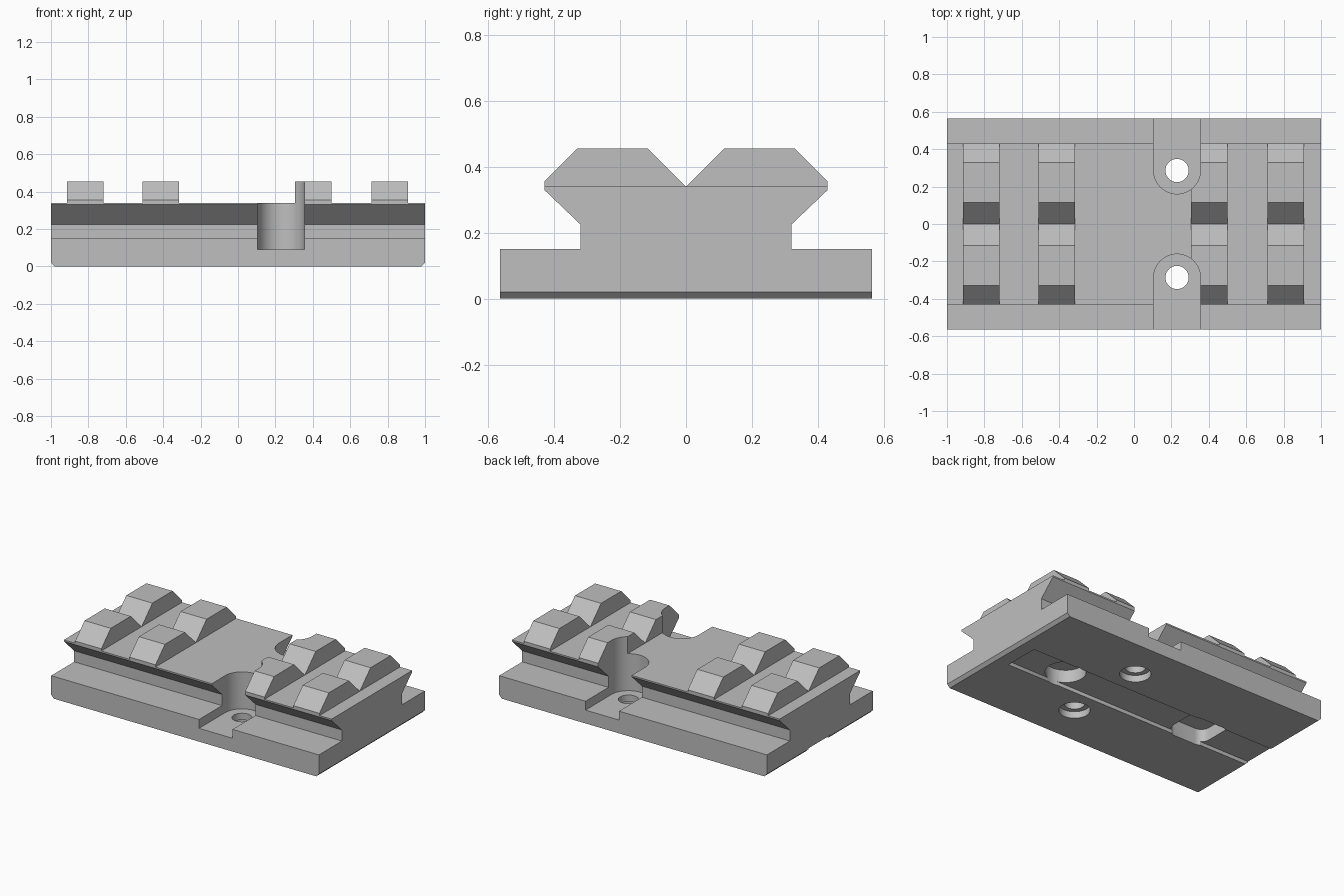
import bpy, bmesh, math
from mathutils import Vector

cube = bpy.data.objects.get("Cube")
if cube:
    bpy.data.objects.remove(cube, do_unlink=True)

grey = bpy.data.materials.new("machined_grey")
grey.use_nodes = True
colour = (0.52, 0.52, 0.52, 1)
grey.diffuse_color = colour
grey.node_tree.nodes["Principled BSDF"].inputs["Base Color"].default_value = colour

AXES = {
    "x": lambda u, v, t: Vector((t, u, v)),
    "y": lambda u, v, t: Vector((u, t, v)),
    "z": lambda u, v, t: Vector((u, v, t)),
}


def prism(name, profile, axis, start, end):
    """Extrude a closed 2D profile along an axis."""
    place = AXES[axis]
    bm = bmesh.new()
    face = bm.faces.new([bm.verts.new(place(u, v, start)) for u, v in profile])
    out = bmesh.ops.extrude_face_region(bm, geom=[face])
    moved = [g for g in out["geom"] if isinstance(g, bmesh.types.BMVert)]
    bmesh.ops.translate(bm, verts=moved, vec=place(0, 0, end - start))
    bmesh.ops.recalc_face_normals(bm, faces=bm.faces)
    mesh = bpy.data.meshes.new(name)
    bm.to_mesh(mesh)
    bm.free()
    mesh.materials.append(grey)
    obj = bpy.data.objects.new(name, mesh)
    bpy.context.collection.objects.link(obj)
    return obj


def arc(cx, cy, r, a0, a1, steps):
    angles = [math.radians(a0 + (a1 - a0) * i / steps) for i in range(steps + 1)]
    return [(cx + r * math.cos(a), cy + r * math.sin(a)) for a in angles]


def circle(cx, cy, r):
    return arc(cx, cy, r, 0, 360, 48)[:-1]


def rounded_rect(x0, x1, y0, y1, r):
    corners = [(x1 - r, y1 - r), (x0 + r, y1 - r), (x0 + r, y0 + r), (x1 - r, y0 + r)]
    return [p for i, (x, y) in enumerate(corners) for p in arc(x, y, r, 90 * i, 90 * i + 90, 8)]


def cut(targets, cutter):
    cutter.hide_render = True
    for obj in targets:
        mod = obj.modifiers.new("cut", "BOOLEAN")
        mod.operation = "DIFFERENCE"
        mod.solver = "EXACT"
        mod.object = cutter
        bpy.context.view_layer.objects.active = obj
        bpy.ops.object.modifier_apply(modifier=mod.name)
    bpy.data.objects.remove(cutter, do_unlink=True)


# Base plate with chamfered ends
W, B, DECK = 0.565, 0.15, 0.34
base = prism("base_plate", [(-0.98, 0), (0.98, 0), (1, 0.02), (1, B),
                            (-1, B), (-1, 0.02)], "y", -W, W)

# Dovetail rail
half = [(0.32, B), (0.32, 0.225), (0.43, 0.33), (0.43, DECK)]
rail = prism("dovetail_rail", half + [(-y, z) for y, z in reversed(half)], "x", -1, 1)

# Paired rail teeth
tooth = [(0, DECK), (0.43, DECK), (0.43, 0.355), (0.33, 0.455), (0.115, 0.455)]
teeth = []
for i, x in enumerate((-0.915, -0.51, 0.305, 0.715)):
    for side, s in (("front", -1), ("back", 1)):
        teeth.append(prism(f"{side}_tooth_{i + 1}", [(s * y, z) for y, z in tooth],
                           "x", x, x + 0.195))

# Open screw pockets with drilled, counterbored holes
SX, SY, SR = 0.23, 0.286, 0.125
for s in (-1, 1):
    outline = [(x, s * y) for x, y in
               arc(SX, SY, SR, 180, 360, 32) + [(SX + SR, 0.7), (SX - SR, 0.7)]]
    cut([base, rail] + teeth[4:6], prism("pocket_cutter", outline, "z", 0.09, 0.6))
    cut([base], prism("drill_cutter", circle(SX, s * SY, 0.062), "z", -0.1, 0.2))
    cut([base], prism("counterbore_cutter", circle(SX, s * SY, 0.095), "z", -0.1, 0.045))

# Underside channel and two blind recesses
channel = [(-1.1, -0.12), (0.89, -0.12), (0.89, 0.12), (-1.1, 0.12)]
cut([base], prism("channel_cutter", channel, "z", -0.1, 0.025))
cut([base], prism("round_recess_cutter", circle(0.54, 0, 0.125), "z", -0.1, 0.11))
cut([base], prism("slot_recess_cutter",
                  rounded_rect(-0.65, -0.37, -0.13, 0.13, 0.06), "z", -0.1, 0.11))

# Smooth only the curved walls
bpy.ops.object.select_all(action="DESELECT")
for obj in [base, rail] + teeth:
    obj.select_set(True)
bpy.context.view_layer.objects.active = base
bpy.ops.object.shade_smooth_by_angle(angle=math.radians(20))
